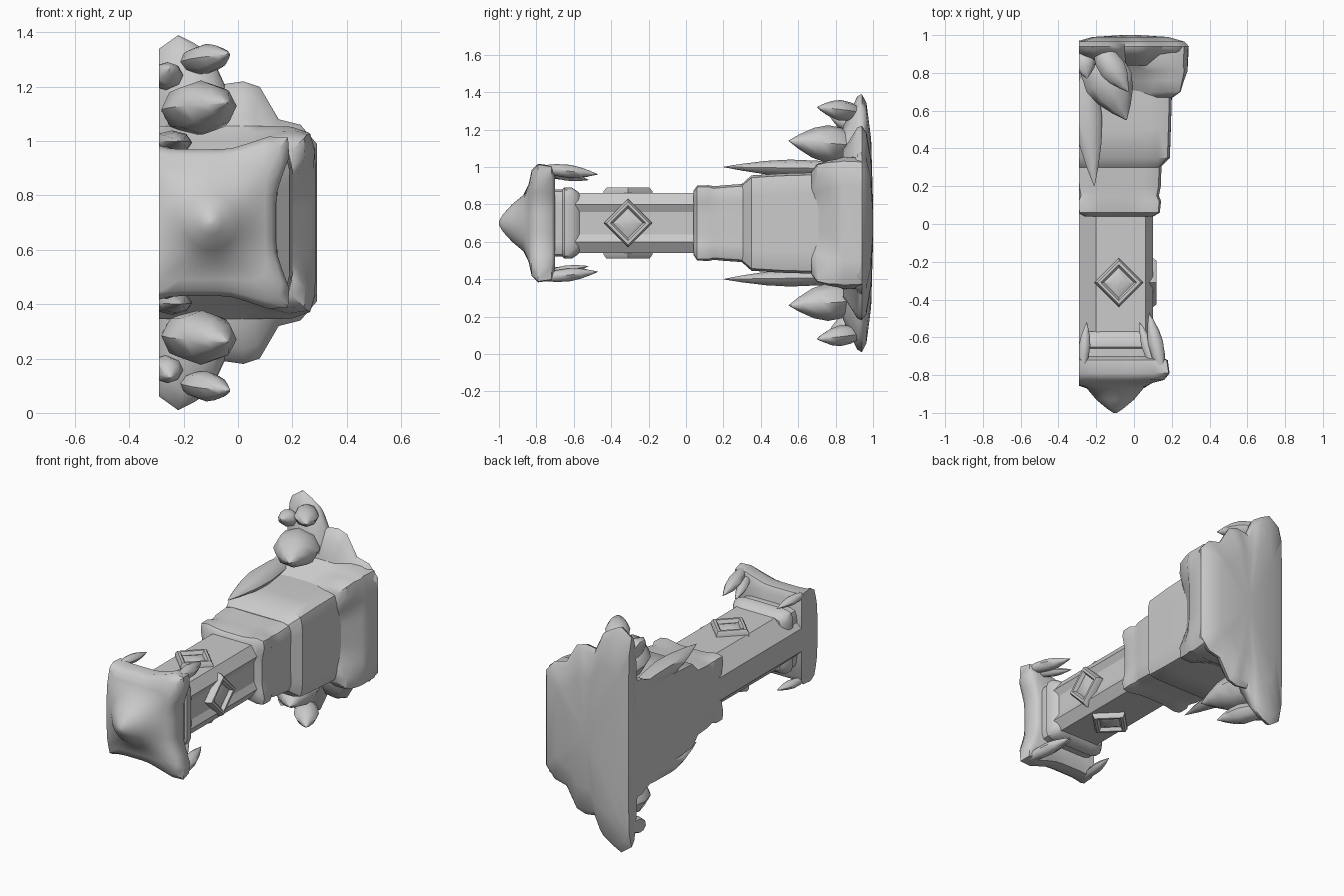
import bpy, bmesh, math
from mathutils import Vector

cube = bpy.data.objects.get("Cube")
if cube:
    bpy.data.objects.remove(cube)

stone = bpy.data.materials.new("grey stone")
stone.use_nodes = True
stone.diffuse_color = (0.6, 0.6, 0.6, 1)
stone.node_tree.nodes["Principled BSDF"].inputs["Base Color"].default_value = (0.6, 0.6, 0.6, 1)

MID = 0.7      # height of the long axis
CUT = -0.29    # flat side plane
AXIS = -0.08


def loft(name, rings, angle=40):
    """Skin a list of point rings into a solid, cut flat at the side plane."""
    bm = bmesh.new()
    loops = [[bm.verts.new(p) for p in ring] for ring in rings]
    for a, b in zip(loops, loops[1:]):
        for i in range(len(a)):
            j = (i + 1) % len(a)
            bm.faces.new((a[i], a[j], b[j], b[i]))
    bm.faces.new(loops[0])
    bm.faces.new(loops[-1])
    bmesh.ops.recalc_face_normals(bm, faces=bm.faces)
    geom = bm.verts[:] + bm.edges[:] + bm.faces[:]
    cut = bmesh.ops.bisect_plane(bm, geom=geom, plane_co=(CUT, 0, 0),
                                 plane_no=(-1, 0, 0), clear_outer=True)
    edges = [e for e in cut["geom_cut"] if isinstance(e, bmesh.types.BMEdge)]
    if edges:
        bmesh.ops.holes_fill(bm, edges=edges)
    bmesh.ops.recalc_face_normals(bm, faces=bm.faces)
    mesh = bpy.data.meshes.new(name)
    bm.to_mesh(mesh)
    bm.free()
    mesh.materials.append(stone)
    ob = bpy.data.objects.new(name, mesh)
    bpy.context.collection.objects.link(ob)
    bpy.ops.object.select_all(action='DESELECT')
    bpy.context.view_layer.objects.active = ob
    ob.select_set(True)
    bpy.ops.object.shade_smooth_by_angle(angle=math.radians(angle))


def square(y, hx, hz, power=10, flare=0.0, cx=AXIS, n=48):
    """Rounded square ring around the long axis, with optional flared corners."""
    pts = []
    for i in range(n):
        t = 2 * math.pi * i / n
        c, s = math.cos(t), math.sin(t)
        r = (abs(c) ** power + abs(s) ** power) ** (-1 / power)
        r *= 1 + flare * math.sin(2 * t) ** 8
        pts.append((cx + hx * r * c, y, MID + hz * r * s))
    return pts


def leaf(name, base, tip, width, thick):
    """Pointed bulging leaf from base to tip."""
    base, tip = Vector(base), Vector(tip)
    q = (tip - base).to_track_quat('Z', 'Y')
    rings = []
    for f, w in ((0, .6), (.2, .9), (.45, 1), (.65, .8), (.85, .4), (1, .02)):
        o = base.lerp(tip, f)
        rings.append([o + q @ Vector((width * w * math.cos(a), thick * w * math.sin(a), 0))
                      for a in (math.pi * k / 4 for k in range(8))])
    loft(name, rings, 50)


def leaf_pair(name, base, tip, width, thick):
    """The same leaf above and below the axis."""
    flip = lambda p: (p[0], p[1], 2 * MID - p[2])
    leaf(name + "_upper", base, tip, width, thick)
    leaf(name + "_lower", flip(base), flip(tip), width, thick)


def diamond(name, centre, out, side):
    """Raised diamond frame with a low pyramid inside."""
    c, out, side = Vector(centre), Vector(out), Vector(side)
    along = Vector((0, 1, 0))
    rings = [[c + out * h + r * d for d in (along, side, -along, -side)]
             for r, h in ((.13, -.03), (.13, .01), (.115, .03), (.095, .03),
                          (.08, .01), (.045, .02), (.005, .025))]
    loft(name, rings, 30)


# Shaft with raised corner bands
half = [(.08, .76), (.1, .8), (.06, .86), (-.2, .86), (CUT, .77)]
section = half + [(x, 2 * MID - z) for x, z in reversed(half)]
loft("shaft", [[(x, y, z) for x, z in section] for y in (-.72, .4)], 25)

# Head: point, flared block and neck
loft("head_block", [square(y, x, z, p, f, c) for y, x, z, p, f, c in (
    (-1.0, .01, .01, 2, 0, -.1), (-.98, .04, .045, 2, 0, -.1), (-.93, .1, .1, 2, 0, -.1),
    (-.87, .15, .15, 2.3, 0, -.1), (-.84, .22, .21, 4, .12, -.12),
    (-.825, .265, .25, 8, .2, -.14), (-.79, .28, .27, 10, .24, -.14),
    (-.72, .275, .265, 10, .22, -.14), (-.7, .24, .23, 10, .16, -.13))], 50)
loft("neck", [square(y, h, h) for y, h in (
    (-.72, .18), (-.66, .18), (-.65, .19), (-.61, .19), (-.58, .17), (-.57, .16))])
leaf_pair("head_claw", (.14, -.75, .99), (.08, -.47, .96), .04, .035)
leaf_pair("inner_claw", (.1, -.74, .97), (.03, -.52, .93), .03, .025)
leaf_pair("side_claw", (-.27, -.74, .96), (-.25, -.52, .95), .03, .025)

# Diamonds on the faces of the shaft
diamond("side_diamond", (.09, -.31, MID), (1, 0, 0), (0, 0, 1))
diamond("upper_diamond", (AXIS, -.31, .86), (0, 0, 1), (1, 0, 0))
diamond("lower_diamond", (AXIS, -.31, .54), (0, 0, -1), (1, 0, 0))

# Stepped collar and lower body
loft("collar", [square(y, x, z, 10, f) for y, x, z, f in (
    (.04, .17, .16, .1), (.06, .2, .185, .12), (.12, .215, .195, .06), (.15, .21, .195, .02),
    (.2, .22, .2, .02), (.34, .225, .21, .02))])
loft("lower_body", [square(y, x, z, 14) for y, x, z in (
    (.3, .22, .21), (.35, .27, .255), (.5, .275, .265), (.66, .28, .27), (.74, .28, .27))])

# Base block with flared front corners
loft("base_block", [square(y, x, z, p, f) for y, x, z, p, f in (
    (.67, .25, .24, 10, .2), (.7, .275, .265, 10, .26), (.76, .31, .3, 10, .16),
    (.81, .35, .33, 10, .06), (.84, .365, .355, 10, 0), (.94, .37, .35, 10, 0))])

# Crested back plate sloping up from the base
crest = [(.29, .99), (.23, 1.06), (.15, 1.08), (.08, 1.2), (.02, 1.22), (-.05, 1.21),
         (-.1, 1.32), (-.16, 1.36), (-.22, 1.39), (-.29, 1.34), (-.31, 1.28), (-.33, 1.05)]
outline = crest + [(x, 2 * MID - z) for x, z in reversed(crest)]
loft("back_plate", [[(-.02 + (x + .02) * s, y, MID + (z - MID) * s) for x, z in outline]
                    for y, s in ((.84, .75), (.89, .9), (.915, .98), (.94, 1),
                                 (.965, .93), (.99, .65), (1, .15))], 40)

# Leaves fanning out from the base
leaf_pair("large_leaf", (-.21, .92, 1.11), (-.04, .55, 1.14), .13, .1)
leaf_pair("small_leaf", (-.18, .92, 1.29), (-.03, .7, 1.32), .07, .055)
leaf_pair("edge_leaf", (-.27, .92, 1.22), (-.25, .77, 1.27), .06, .05)
leaf_pair("body_leaf", (-.27, .85, .99), (-.21, .2, 1.0), .075, .045)
